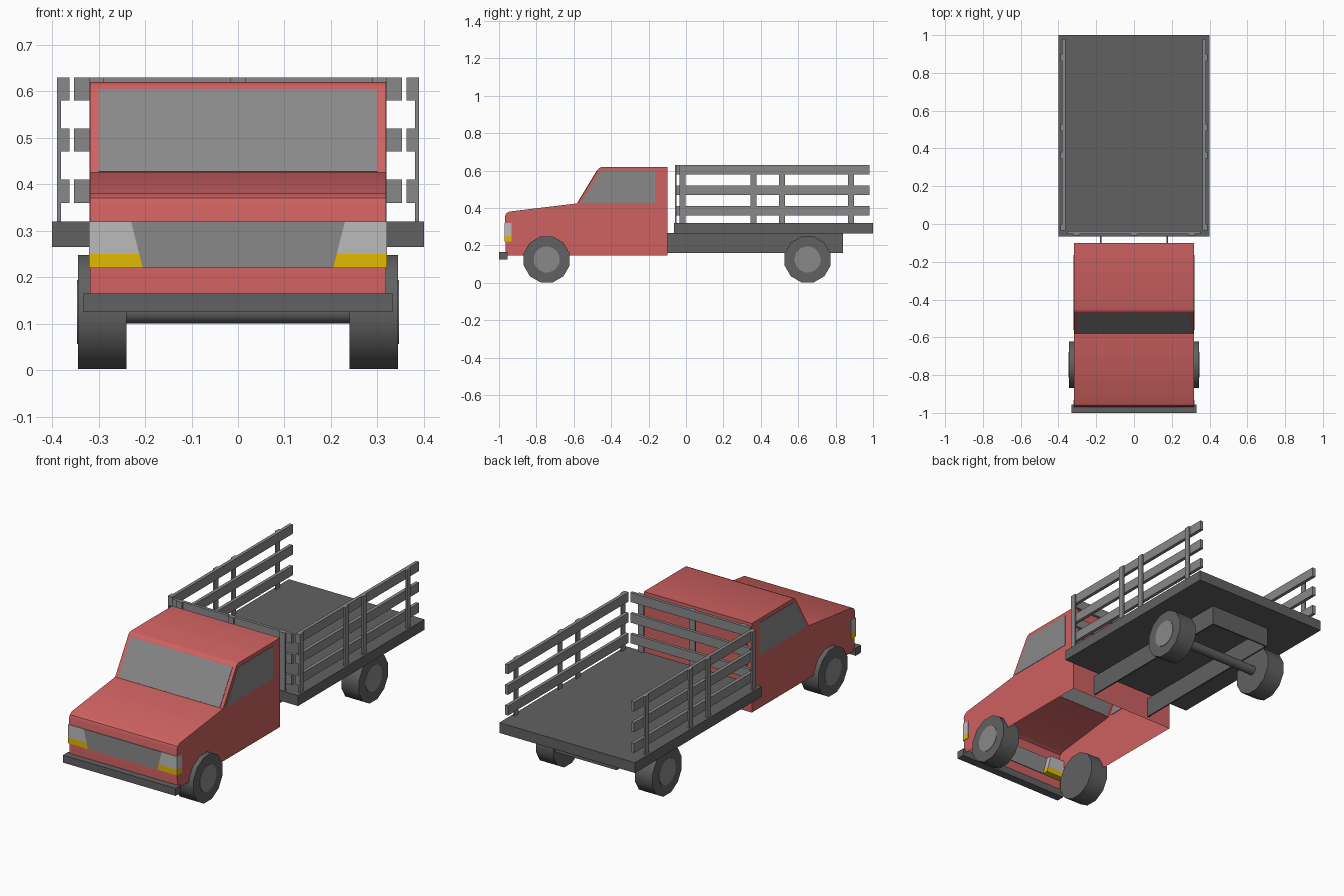
import bpy, bmesh, math
from mathutils import Matrix

if "Cube" in bpy.data.objects:
    bpy.data.objects.remove(bpy.data.objects["Cube"])


def material(name, r, g, b):
    m = bpy.data.materials.new(name)
    m.diffuse_color = (r, g, b, 1)
    m.use_nodes = True
    m.node_tree.nodes["Principled BSDF"].inputs["Base Color"].default_value = m.diffuse_color
    return m


RED = material("red_paint", 0.62, 0.12, 0.12)
AMBER = material("amber_lamp", 0.75, 0.5, 0.0)
LIGHT = material("light_grey", 0.5, 0.5, 0.5)
MID = material("mid_grey", 0.25, 0.25, 0.25)
DARK = material("dark_grey", 0.12, 0.12, 0.12)


def finish(name, bm, mat, smooth=False):
    bmesh.ops.recalc_face_normals(bm, faces=bm.faces)
    me = bpy.data.meshes.new(name)
    bm.to_mesh(me)
    bm.free()
    ob = bpy.data.objects.new(name, me)
    bpy.context.collection.objects.link(ob)
    if mat:
        me.materials.append(mat)
    if smooth:
        bpy.ops.object.select_all(action='DESELECT')
        ob.select_set(True)
        bpy.context.view_layer.objects.active = ob
        bpy.ops.object.shade_smooth_by_angle(angle=math.radians(35))
    return ob


def prism(name, pts, axis, a, b, mat=None, open_bottom=False, smooth=False):
    """Extrude a (y,z) profile along X or an (x,z) profile along Y."""
    bm = bmesh.new()
    place = (lambda p, t: (t, p[0], p[1])) if axis == 'X' else (lambda p, t: (p[0], t, p[1]))
    ra = [bm.verts.new(place(p, a)) for p in pts]
    rb = [bm.verts.new(place(p, b)) for p in pts]
    bm.faces.new(ra)
    bm.faces.new(rb[::-1])
    n = len(pts)
    for i in range(n):
        j = (i + 1) % n
        bm.faces.new((ra[i], rb[i], rb[j], ra[j]))
    bmesh.ops.recalc_face_normals(bm, faces=bm.faces)
    if open_bottom:
        low = min(p[1] for p in pts) + 0.01
        under = [f for f in bm.faces if all(v.co.z < low for v in f.verts)]
        bmesh.ops.delete(bm, geom=under, context='FACES_ONLY')
    return finish(name, bm, mat, smooth)


def box(name, x, y, z, mat=None):
    return prism(name, [(y[0], z[0]), (y[1], z[0]), (y[1], z[1]), (y[0], z[1])],
                 'X', x[0], x[1], mat)


def cylinder_x(name, x0, x1, y, z, r, sides, mat=None):
    bm = bmesh.new()
    m = (Matrix.Translation(((x0 + x1) / 2, y, z)) @ Matrix.Rotation(math.pi / 2, 4, 'Y')
         @ Matrix.Rotation(math.pi / sides, 4, 'Z'))
    bmesh.ops.create_cone(bm, cap_ends=True, segments=sides, radius1=r, radius2=r,
                          depth=abs(x1 - x0), matrix=m)
    return finish(name, bm, mat, smooth=True)


# Cab: hollow shell, open underneath
prism("cab", [(-0.965, 0.145), (-0.968, 0.355), (-0.962, 0.37), (-0.945, 0.381),
              (-0.58, 0.425), (-0.472, 0.603), (-0.464, 0.614), (-0.45, 0.62),
              (-0.10, 0.62), (-0.10, 0.145)],
      'X', -0.318, 0.318, RED, open_bottom=True, smooth=True)

# Windows: thin panes straddling the shell
prism("windscreen", [(-0.581, 0.428), (-0.475, 0.603), (-0.470, 0.600), (-0.576, 0.425)],
      'X', -0.30, 0.30, MID)
for s, side in ((1, "right"), (-1, "left")):
    prism(f"side_window_{side}",
          [(-0.56, 0.427), (-0.163, 0.427), (-0.163, 0.60), (-0.455, 0.60)],
          'X', s * 0.315, s * 0.320, MID)

    # Lamps wrap around the front corner
    prism(f"headlight_{side}", [(s * 0.2125, 0.25), (s * 0.321, 0.25),
                                (s * 0.321, 0.32), (s * 0.23, 0.32)],
          'Y', -0.971, -0.932, LIGHT)
    prism(f"indicator_{side}", [(s * 0.205, 0.22), (s * 0.321, 0.22),
                                (s * 0.321, 0.25), (s * 0.2125, 0.25)],
          'Y', -0.971, -0.932, AMBER)

    # Wheels with hubs on the outside
    for y, end in ((-0.745, "front"), (0.65, "rear")):
        cylinder_x(f"{end}_wheel_{side}", s * 0.24, s * 0.344, y, 0.125, 0.127, 12, DARK)
        cylinder_x(f"{end}_hub_{side}", s * 0.335, s * 0.346, y, 0.125, 0.07, 16, MID)

    # Chassis rails
    box(f"chassis_rail_{side}", (s * 0.172, s * 0.18), (-0.10, 0.84), (0.16, 0.266), DARK)

    # Side fence: three planks and four outer posts
    for i, z in enumerate((0.36, 0.47, 0.58)):
        box(f"side_plank_{side}_{i}", (s * 0.363, s * 0.381), (-0.035, 0.98),
            (z, z + 0.05), MID)
    for i, y in enumerate((-0.035, 0.346, 0.496, 0.866)):
        box(f"side_post_{side}_{i}", (s * 0.381, s * 0.389), (y, y + 0.032),
            (0.32, 0.63), MID)

prism("grille", [(-0.205, 0.22), (0.205, 0.22), (0.23, 0.32), (-0.23, 0.32)],
      'Y', -0.971, -0.962, MID)
box("front_bumper", (-0.332, 0.332), (-1.0, -0.955), (0.125, 0.165), DARK)

# Chassis end, axle and load bed
box("chassis_end", (-0.18, 0.18), (0.832, 0.84), (0.16, 0.266), DARK)
cylinder_x("rear_axle", -0.24, 0.24, 0.65, 0.125, 0.025, 12, DARK)
box("load_bed", (-0.40, 0.40), (-0.065, 1.0), (0.265, 0.32), DARK)

# Front fence behind the cab
for i, z in enumerate((0.36, 0.47, 0.58)):
    box(f"front_plank_{i}", (-0.353, 0.353), (-0.052, -0.036), (z, z + 0.05), MID)
for i, x in enumerate((-0.304, 0.0, 0.304)):
    box(f"front_post_{i}", (x - 0.016, x + 0.016), (-0.06, -0.052), (0.32, 0.63), MID)
